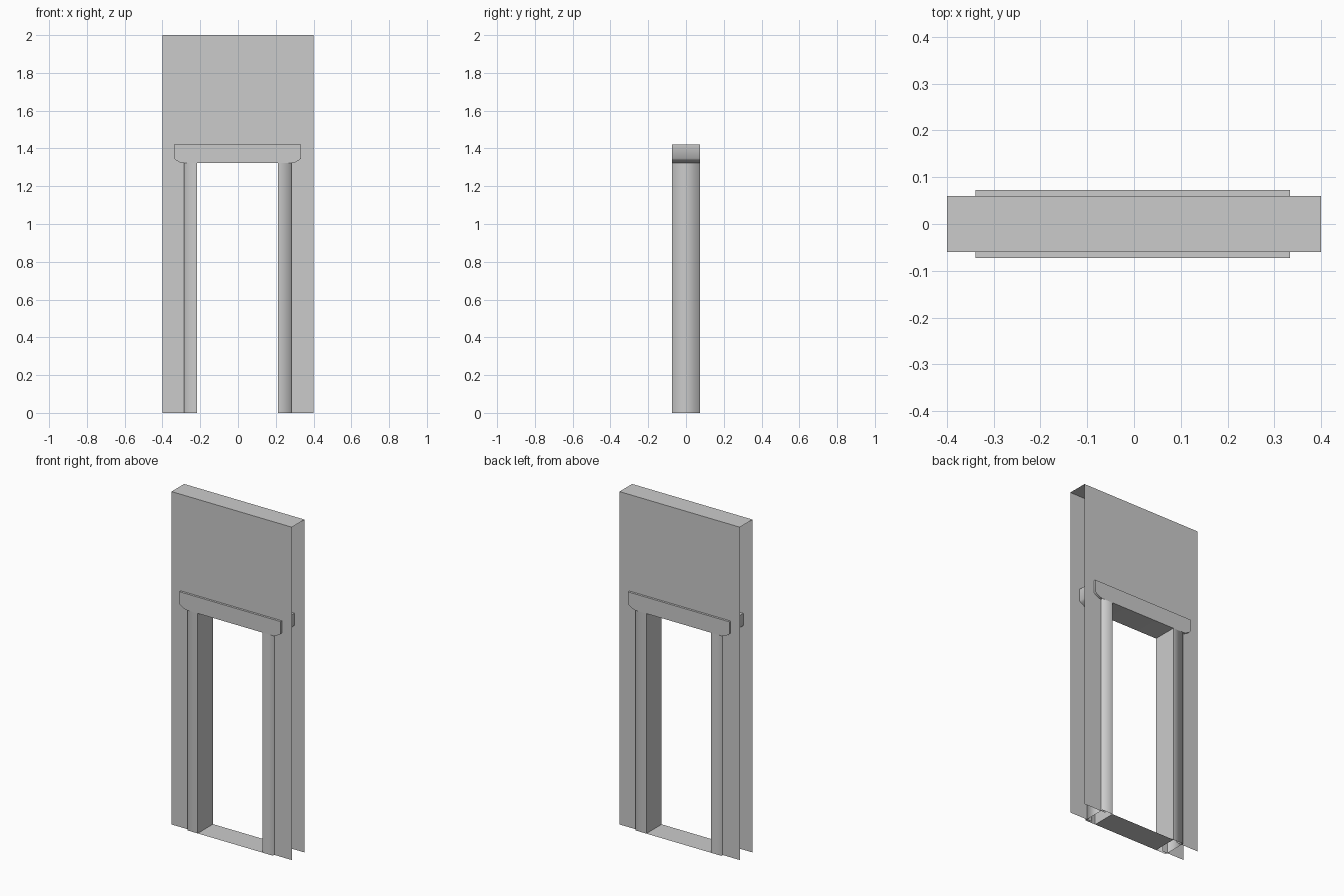
import bpy, bmesh

if "Cube" in bpy.data.objects:
    bpy.data.objects.remove(bpy.data.objects["Cube"])

WALL_Y, FRAME_Y = 0.06, 0.073
IN_L, IN_R, OUT_L, OUT_R = -0.217, 0.213, -0.286, 0.283
DOOR_Z, LINTEL_Z = 1.322, 1.42


def finish(bm, name, smooth=False):
    me = bpy.data.meshes.new(name)
    for f in bm.faces:
        f.smooth = smooth
    bm.to_mesh(me)
    bm.free()
    ob = bpy.data.objects.new(name, me)
    bpy.context.collection.objects.link(ob)
    return ob


def face(bm, pts):
    return bm.faces.new([bm.verts.new(p) for p in pts])


# wall: front and back panels with a doorway, joined by the top, open at the ends
bm = bmesh.new()
mid_l, mid_r, mid_z = -0.25, 0.25, 1.37
outline = [(-0.4, 0), (mid_l, 0), (mid_l, mid_z), (mid_r, mid_z),
           (mid_r, 0), (0.4, 0), (0.4, 2), (-0.4, 2)]
face(bm, [(x, -WALL_Y, z) for x, z in outline])
face(bm, [(x, WALL_Y, z) for x, z in reversed(outline)])
face(bm, [(-0.4, -WALL_Y, 2), (0.4, -WALL_Y, 2), (0.4, WALL_Y, 2), (-0.4, WALL_Y, 2)])
finish(bm, "wall")


# door posts: open tubes, soft outer corners and sharp inner corners
def post(name, x_in, x_out):
    bm = bmesh.new()
    ring = [(x_in, -FRAME_Y), (x_out, -FRAME_Y), (x_out, FRAME_Y), (x_in, FRAME_Y)]
    low = [bm.verts.new((x, y, 0)) for x, y in ring]
    top = [bm.verts.new((x, y, DOOR_Z)) for x, y in ring]
    for i in range(4):
        j = (i + 1) % 4
        bm.faces.new((low[i], low[j], top[j], top[i]))
    bmesh.ops.recalc_face_normals(bm, faces=bm.faces)
    for i in (0, 3):
        bm.edges.get((low[i], top[i])).smooth = False
    finish(bm, name, smooth=True)


post("left_post", IN_L, OUT_L)
post("right_post", IN_R, OUT_R)

# threshold strip between the posts
bm = bmesh.new()
face(bm, [(IN_L, -FRAME_Y, 0), (IN_R, -FRAME_Y, 0), (IN_R, FRAME_Y, 0), (IN_L, FRAME_Y, 0)])
finish(bm, "threshold")

# lintel: profile with cut lower corners, running through the wall
bm = bmesh.new()
profile = [(-0.339, LINTEL_Z), (-0.339, 1.347), (-0.329, 1.338), (-0.305, 1.325), (-0.292, DOOR_Z),
           (0.287, DOOR_Z), (0.300, 1.325), (0.324, 1.338), (0.334, 1.347), (0.334, LINTEL_Z)]
f = face(bm, [(x, -FRAME_Y, z) for x, z in profile])
ext = bmesh.ops.extrude_face_region(bm, geom=[f], use_keep_orig=True)
moved = [v for v in ext["geom"] if isinstance(v, bmesh.types.BMVert)]
bmesh.ops.translate(bm, verts=moved, vec=(0, 2 * FRAME_Y, 0))
bmesh.ops.recalc_face_normals(bm, faces=bm.faces)
lintel = finish(bm, "lintel")
bpy.context.view_layer.objects.active = lintel
lintel.select_set(True)
bpy.ops.object.shade_smooth_by_angle(angle=0.9)
